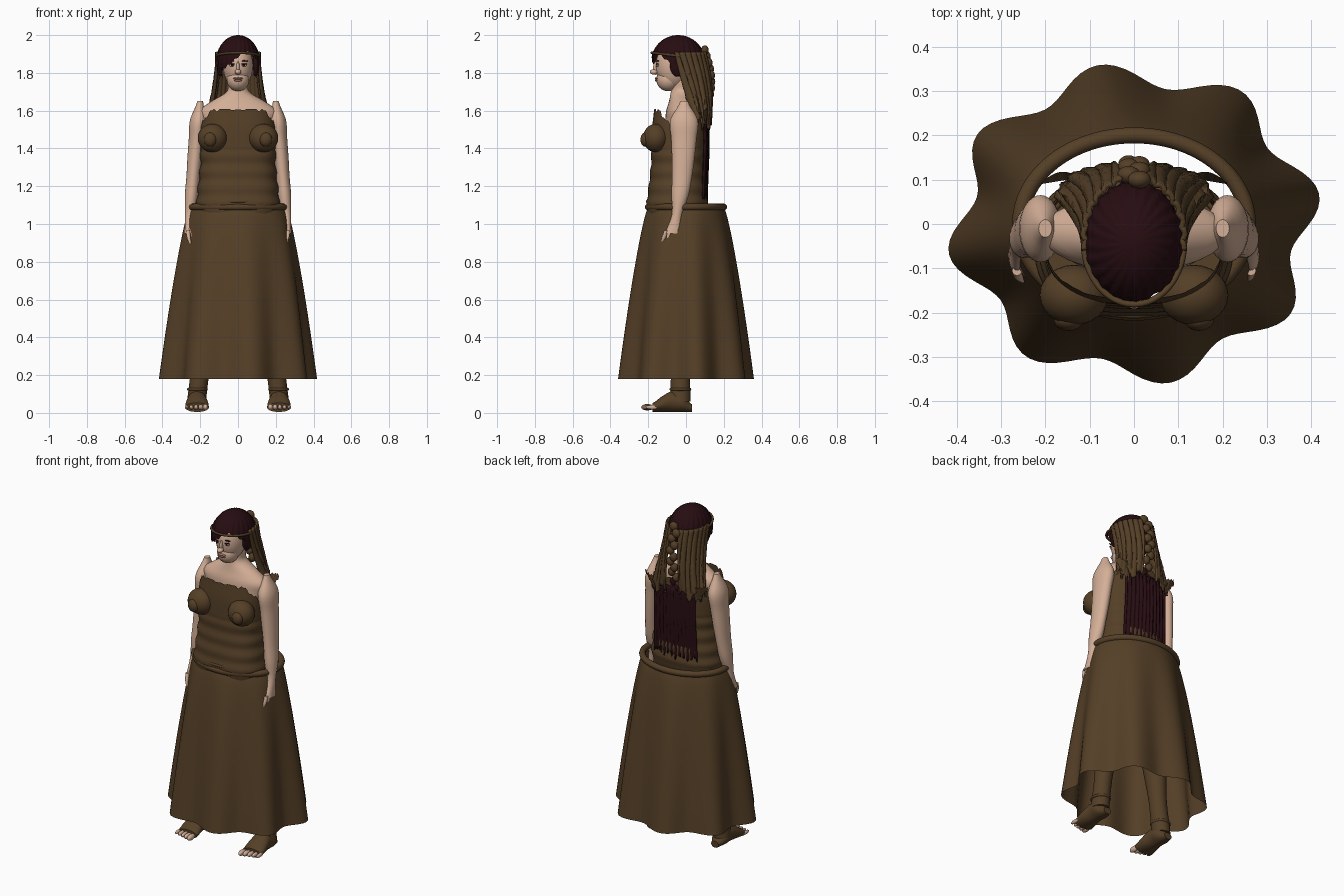
import bpy
import bmesh
import random
from math import sin, cos, pi, tau, copysign
from mathutils import Matrix

random.seed(4)
if "Cube" in bpy.data.objects:
    bpy.data.objects.remove(bpy.data.objects["Cube"])


def material(name, red, green, blue):
    mat = bpy.data.materials.new(name)
    mat.use_nodes = True
    mat.diffuse_color = (red, green, blue, 1)
    mat.node_tree.nodes["Principled BSDF"].inputs["Base Color"].default_value = mat.diffuse_color
    return mat


CLOTH = material("brown cloth", 0.09, 0.05, 0.02)
SKIN = material("skin", 0.66, 0.43, 0.31)
HAIR = material("dark hair", 0.02, 0.004, 0.006)
LIPS = material("lips", 0.42, 0.2, 0.15)
WHITE = material("eye white", 0.6, 0.55, 0.5)


def finish(name, bm, mat):
    bmesh.ops.remove_doubles(bm, verts=bm.verts, dist=0.0002)
    bmesh.ops.recalc_face_normals(bm, faces=bm.faces)
    mesh = bpy.data.meshes.new(name)
    bm.to_mesh(mesh)
    bm.free()
    mesh.materials.append(mat)
    mesh.shade_smooth()
    mesh.set_sharp_from_angle(angle=1)
    obj = bpy.data.objects.new(name, mesh)
    bpy.context.collection.objects.link(obj)
    return obj


def sheet(name, mat, surface, across, along, wrap=True, caps=False):
    """Grid surface from surface(u, v), optionally closed around u."""
    bm = bmesh.new()
    columns = across if wrap else across + 1
    grid = [[bm.verts.new(surface(i / across, j / along)) for i in range(columns)]
            for j in range(along + 1)]
    for row, following in zip(grid, grid[1:]):
        for i in range(across):
            k = (i + 1) % columns
            bm.faces.new((row[i], row[k], following[k], following[i]))
    if caps:
        bm.faces.new(grid[0])
        bm.faces.new(grid[-1])
    return finish(name, bm, mat)


def blend(values, t):
    """Smooth curve through evenly spaced values."""
    last = len(values) - 1
    i = min(int(t * last), last - 1)
    f = t * last - i
    a, b, c, d = (values[max(0, min(last, i + step))] for step in (-1, 0, 1, 2))
    slope_in, slope_out = (c - a) / 2, (d - b) / 2
    rise = c - b
    return b + f * (slope_in + f * (3 * rise - 2 * slope_in - slope_out
                                    + f * (slope_in + slope_out - 2 * rise)))


def loft(name, mat, path, widths, depths, side=1, along_y=False):
    """Elliptical sections of evenly spaced half widths and depths along path(t)."""
    def surface(u, t):
        x, y, z = path(t)
        x += blend(widths, t) * cos(tau * u)
        offset = blend(depths, t) * sin(tau * u)
        return (side * x, y, z + offset) if along_y else (side * x, y + offset, z)
    return sheet(name, mat, surface, 32, 30, caps=True)


def ball(name, mat, place, size):
    bm = bmesh.new()
    bmesh.ops.create_uvsphere(bm, u_segments=24, v_segments=16, radius=1,
                              matrix=Matrix.Translation(place) @ Matrix.Diagonal((*size, 1)))
    return finish(name, bm, mat)


def hoop(name, mat, center, half_width, half_depth, thickness, tilt=0):
    def surface(u, v):
        reach = thickness * cos(tau * v)
        x = (half_width + reach) * cos(tau * u)
        y = (half_depth + reach) * sin(tau * u)
        return (center[0] + x, center[1] + y, center[2] + thickness * sin(tau * v) - tilt * y)
    return sheet(name, mat, surface, 96, 12)


# Skirt with eight folds that deepen towards the floor, and its waist hoop
def skirt(u, v):
    angle, spread = tau * u, v ** 0.75
    fold = 1 - spread * 0.075 * (1 - cos(8 * angle - 1.5))
    return ((0.255 + 0.17 * spread) * fold * cos(angle),
            (0.2 + 0.165 * spread) * fold * sin(angle), 1.09 - 0.91 * v)


sheet("skirt", CLOTH, skirt, 128, 30)
hoop("waist_hoop", CLOTH, (0, 0, 1.09), 0.257, 0.2, 0.018)


# Bodice with squarish section, creased waist, ragged top edge and low armholes
def bodice(u, v):
    across, forward = cos(tau * u), sin(tau * u)
    ragged = 0.012 * sin(13 * tau * u) + 0.008 * sin(31 * tau * u)
    t = v * min(1, 1 - 0.17 * abs(across) ** 5 + ragged)
    z = 1 + 0.61 * t
    width = blend((0.2, 0.22, 0.21, 0.2, 0.2, 0.2, 0.19), t)
    if 1.1 < z < 1.4:
        width *= 1 + 0.018 * sin(75 * z)
    return (width * copysign(abs(across) ** 0.75, across),
            0.02 * t - 0.05 + 0.73 * width * copysign(abs(forward) ** 0.8, forward), z)


sheet("bodice", CLOTH, bodice, 120, 60)
hoop("bodice_hem", CLOTH, (0, -0.05, 1.12), 0.215, 0.155, 0.008)

# Shoulders, neck and head
loft("shoulders_and_neck", SKIN, lambda t: (0, -0.02, 1.4 + 0.4 * t),
     (0.13, 0.15, 0.18, 0.2, 0.205, 0.14, 0.06, 0.055, 0.055),
     (0.09, 0.1, 0.1, 0.09, 0.085, 0.07, 0.06, 0.055, 0.055))
ball("head", SKIN, (0, -0.065, 1.84), (0.08, 0.095, 0.125))
ball("jaw", SKIN, (0, -0.095, 1.765), (0.06, 0.062, 0.062))
ball("nose_bridge", SKIN, (0, -0.16, 1.825), (0.009, 0.014, 0.035))
ball("nose_tip", SKIN, (0, -0.17, 1.805), (0.017, 0.022, 0.014))
ball("upper_lip", LIPS, (0, -0.156, 1.771), (0.026, 0.009, 0.006))
ball("lower_lip", LIPS, (0, -0.154, 1.761), (0.022, 0.01, 0.007))

for side, label in ((1, "left"), (-1, "right")):
    # Face details
    for part, mat, x, y, z, size in (
            ("eye", WHITE, 0.031, -0.15, 1.84, (0.016, 0.008, 0.007)),
            ("iris", HAIR, 0.031, -0.155, 1.84, (0.007, 0.005, 0.007)),
            ("eyelid", HAIR, 0.031, -0.151, 1.847, (0.018, 0.009, 0.003)),
            ("brow", HAIR, 0.033, -0.15, 1.863, (0.02, 0.007, 0.004)),
            ("ear", SKIN, 0.08, -0.045, 1.82, (0.01, 0.02, 0.03)),
            ("temple_hair", HAIR, 0.094, -0.045, 1.84, (0.018, 0.04, 0.06)),
            ("bust", CLOTH, 0.135, -0.16, 1.455, (0.078, 0.068, 0.075)),
            ("bust_point", CLOTH, 0.147, -0.215, 1.447, (0.034, 0.026, 0.038))):
        ball(label + "_" + part, mat, (side * x, y, z), size)

    # Arm and hand
    loft(label + "_arm", SKIN, lambda t: (0.2 + 0.065 * t, -0.01 - 0.06 * t ** 3, 1.65 - 0.7 * t),
         (0.015, 0.045, 0.042, 0.04, 0.036, 0.035, 0.025, 0.018),
         (0.02, 0.073, 0.067, 0.06, 0.053, 0.045, 0.027, 0.04), side)
    for finger in range(4):
        start = 0.021 * finger - 0.105
        length = 0.08 - 0.008 * abs(finger - 1)
        loft(f"{label}_finger_{finger + 1}", SKIN,
             lambda t: (0.264 - 0.012 * t * t, start - 0.022 * t, 0.965 - length * t),
             (0.011, 0.01, 0.006), (0.011, 0.011, 0.006), side)
    loft(label + "_thumb", SKIN, lambda t: (0.257 - 0.017 * t, -0.07 - 0.05 * t, 1 - 0.065 * t),
         (0.014, 0.011, 0.006), (0.015, 0.013, 0.007), side)

    # Leg, footwear and bare toes
    loft(label + "_leg", CLOTH, lambda t: (0.1 + 0.12 * t, -0.03, 1.06 - t),
         (0.11, 0.1, 0.075, 0.06, 0.05, 0.05), (0.12, 0.11, 0.08, 0.07, 0.05, 0.055), side)
    foot_heights = (0.02, 0.045, 0.055, 0.042, 0.024)
    loft(label + "_foot", CLOTH, lambda t: (0.217, 0.033 - 0.21 * t, 0.005 + blend(foot_heights, t)),
         (0.025, 0.05, 0.052, 0.06, 0.063), foot_heights, side, along_y=True)
    hoop(label + "_ankle_cuff", CLOTH, (side * 0.215, -0.03, 0.125), 0.047, 0.05, 0.008)
    for toe in range(5):
        radius = 0.017 - 0.0015 * toe
        ball(f"{label}_toe_{toe + 1}", SKIN, (side * (0.172 + 0.025 * toe), 0.006 * toe - 0.205, 0.03),
             (0.85 * radius, 0.032, radius))

    # Long side hair falling behind the shoulder
    def long_hair(u, v):
        angle = 0.28 + 1.5 * u
        ridge = 1 + 0.03 * sin(40 * u + 3 * v)
        ragged = v * (0.03 * sin(17 * u) - 0.02 * random.random())
        return (side * (0.106 + 0.06 * v * v) * ridge * sin(angle),
                0.1 * v - 0.03 + (0.128 - 0.07 * v * v) * ridge * cos(angle),
                1.91 - 0.37 * v + ragged)
    lock = sheet(label + "_long_hair", CLOTH, long_hair, 40, 24, wrap=False)
    lock.modifiers.new("thickness", "SOLIDIFY").thickness = 0.012

    # Torn cloth tip behind the shoulder
    def torn_tip(u, v):
        taper = (u - 0.5) * (0.11 - 0.09 * v)
        return (side * (0.12 + 0.09 * v), 0.105 - 0.015 * v + 0.02 * u * sin(3 * v),
                1.53 + 0.07 * v + taper + 0.006 * sin(25 * v))
    sheet(label + "_torn_tip", CLOTH, torn_tip, 6, 16, wrap=False)


# Dark crown of hair with a fringe swept to one side
def crown(u, v):
    angle = tau * u
    brow_gap = max(0, cos(angle + 1.1)) ** 3
    polar = v * (1.85 - 0.65 * brow_gap + 0.04 * sin(19 * angle))
    strand = 1 + 0.018 * sin(23 * angle + 6 * v) + random.uniform(-0.012, 0.012)
    reach = strand * sin(polar)
    return (0.114 * reach * cos(angle), 0.14 * reach * sin(angle) - 0.042, 1.86 + 0.14 * cos(polar))


sheet("hair_crown", HAIR, crown, 140, 32)
hoop("headband", CLOTH, (0, -0.042, 1.89), 0.113, 0.139, 0.007, tilt=0.12)

# Braid down the back of the head
for knot in range(13):
    t = knot / 12
    ball(f"braid_{knot + 1}", HAIR if t > 0.8 else CLOTH,
         (0.012 * (-1) ** knot, 0.1 + 0.035 * sin(pi * min(1, 1.2 * t)), 1.92 - 0.4 * t),
         (0.026 - 0.006 * t, 0.02, 0.026))


# Loose dark hair hanging over the back
def back_hair(u, v):
    x = (u - 0.5) * (0.27 + 0.02 * v)
    ragged = v * (0.015 * sin(23 * u) + random.uniform(-0.012, 0.012))
    return (x, 0.117 - 0.8 * x * x + 0.004 * sin(70 * u) + 0.004 * sin(5 * v), 1.56 - 0.42 * v + ragged)


panel = sheet("back_hair", HAIR, back_hair, 60, 14, wrap=False)
panel.modifiers.new("thickness", "SOLIDIFY").thickness = 0.012
